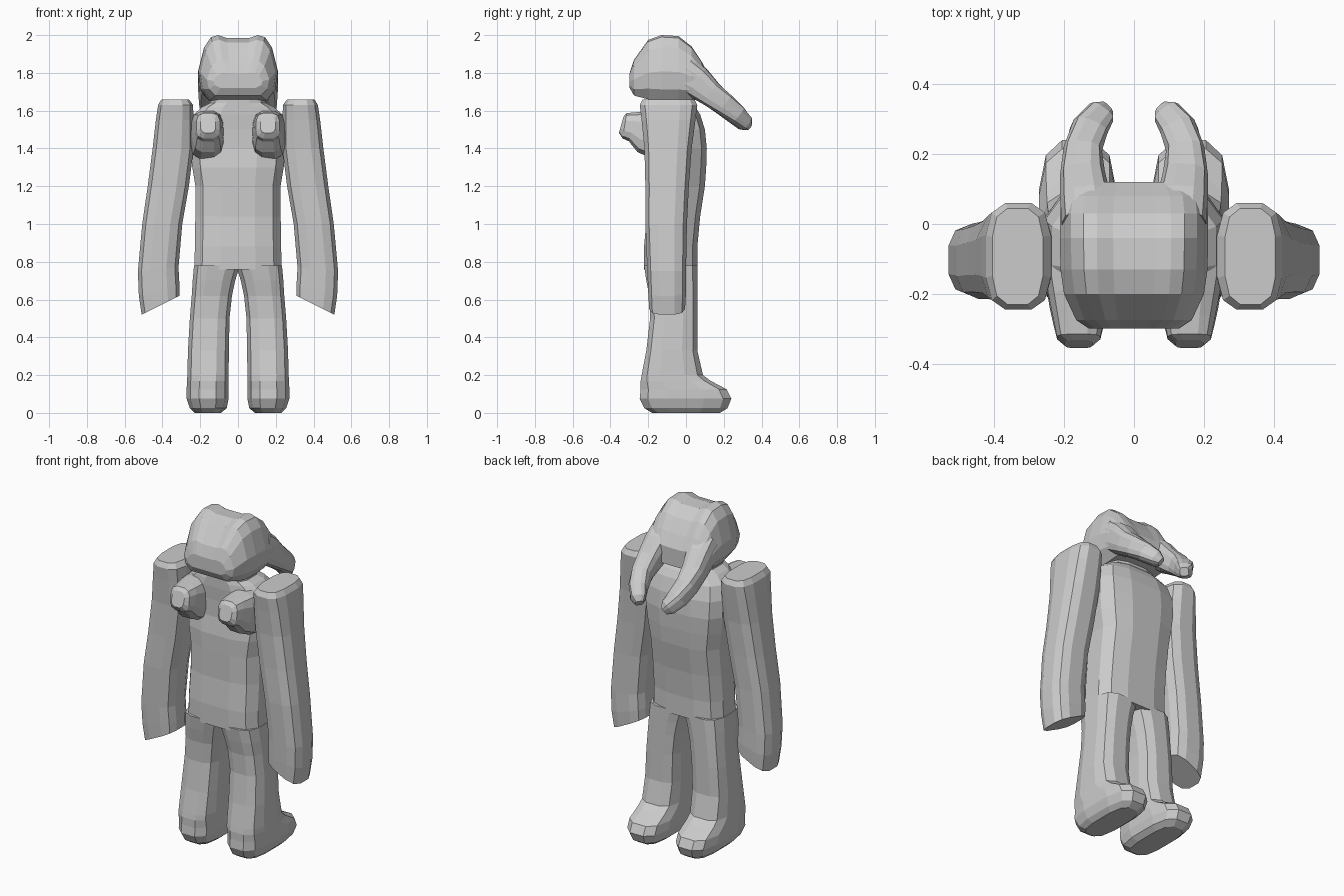
import bpy, bmesh
from mathutils import Vector

grey = bpy.data.materials.new("plain grey")
grey.diffuse_color = (0.6, 0.6, 0.6, 1)

# Rounded-square outline shared by body, limbs and tubes
Q = [(1, .4), (.82, .82), (.4, 1)]
SECTION = (Q + [(-x, y) for x, y in reversed(Q)] + [(-x, -y) for x, y in Q]
           + [(x, -y) for x, y in reversed(Q)])


def loft(name, rings, mirror=False):
    """Skin a list of equal-length rings, cap the ends, optionally mirror in x."""
    bm = bmesh.new()
    loops = [[bm.verts.new(p) for p in ring] for ring in rings]
    n = len(loops[0])
    for a, b in zip(loops, loops[1:]):
        for i in range(n):
            j = (i + 1) % n
            bm.faces.new((a[i], a[j], b[j], b[i]))
    bm.faces.new(loops[0][::-1])
    bm.faces.new(loops[-1])
    if mirror:
        copy = bmesh.ops.duplicate(bm, geom=bm.verts[:] + bm.edges[:] + bm.faces[:])
        for v in copy["geom"]:
            if isinstance(v, bmesh.types.BMVert):
                v.co.x *= -1
    bmesh.ops.recalc_face_normals(bm, faces=bm.faces[:])
    mesh = bpy.data.meshes.new(name)
    bm.to_mesh(mesh)
    bm.free()
    mesh.materials.append(grey)
    ob = bpy.data.objects.new(name, mesh)
    bpy.context.collection.objects.link(ob)
    return ob


def level(z, x0, x1, y0, y1, slope=0):
    """Horizontal ring filling the given x and y range, tilted by slope."""
    return [((x0 + x1) / 2 + u * (x1 - x0) / 2, (y0 + y1) / 2 + v * (y1 - y0) / 2,
             z + slope * u) for u, v in SECTION]


def tube(path):
    """Rings across a path of (position, half width, half height)."""
    pts = [Vector(p) for p, _, _ in path]
    rings = []
    for i, (_, w, h) in enumerate(path):
        t = (pts[min(i + 1, len(pts) - 1)] - pts[max(i - 1, 0)]).normalized()
        side = t.cross(Vector((0, 0, 1))).normalized()
        up = side.cross(t)
        rings.append([pts[i] + side * u * w + up * v * h for u, v in SECTION])
    return rings


# Torso and neck: z, half width, back and front depth
loft("torso", [level(z, -w, w, a, b) for z, w, a, b in [
    (.76, .232, -.222, .06), (.88, .228, -.222, .06), (1.04, .226, -.208, .075),
    (1.2, .225, -.21, .10), (1.3, .242, -.21, .107), (1.4, .255, -.195, .11),
    (1.5, .255, -.195, .10), (1.58, .235, -.20, .075), (1.62, .19, -.20, .05),
    (1.64, .15, -.20, .03), (1.69, .14, -.20, .03)]])

# Legs running into the feet
loft("legs", [level(*r) for r in [
    (0, .09, .23, -.18, .18), (.025, .06, .255, -.22, .22), (.075, .05, .272, -.245, .24),
    (.125, .05, .272, -.24, .215), (.17, .05, .27, -.24, .13), (.2, .05, .268, -.235, .09),
    (.33, .048, .265, -.21, .06), (.5, .045, .255, -.19, .06), (.62, .032, .245, -.195, .06),
    (.7, .015, .24, -.21, .06), (.78, -.01, .233, -.222, .06)]], True)

# Arms with slanted ends
loft("arms", [level(*r) for r in [
    (.57, .31, .51, -.195, -.005, -.05), (.65, .31, .525, -.2, 0, -.03),
    (.76, .315, .53, -.205, 0, -.01), (1.0, .295, .507, -.215, .005),
    (1.2, .26, .478, -.215, .015), (1.4, .235, .452, -.22, .03),
    (1.55, .235, .435, -.235, .05), (1.63, .238, .423, -.245, .06),
    (1.66, .26, .405, -.23, .045)]], True)

# Chest bumps
loft("chest_bumps", tube([
    ((.165, -.14, 1.47), .09, .13), ((.16, -.22, 1.49), .082, .115),
    ((.158, -.28, 1.515), .072, .08), ((.158, -.325, 1.52), .062, .068),
    ((.158, -.343, 1.525), .04, .045)]), True)

# Head outline as (width fraction, height fraction), grooved along the top
HALF = [(.28, .955), (.5, 1), (.68, .97), (.85, .82), (1, .45), (.94, .18), (.72, 0), (.3, 0)]
OUTLINE = HALF + [(-x, h) for x, h in reversed(HALF)]
loft("head", [[(x * w, y, lo + h * (hi - lo)) for x, h in OUTLINE] for y, w, lo, hi in [
    (-.298, .13, 1.72, 1.80), (-.275, .165, 1.68, 1.87), (-.2, .2, 1.66, 1.975),
    (-.13, .21, 1.65, 2.0), (-.04, .212, 1.65, 1.995), (.03, .212, 1.655, 1.94),
    (.08, .205, 1.66, 1.865), (.12, .17, 1.68, 1.79)]])

# Curved tentacles hanging from the head
loft("tentacles", tube([
    ((.13, -.01, 1.79), .075, .10), ((.137, .06, 1.75), .072, .085),
    ((.146, .13, 1.69), .064, .068), ((.148, .2, 1.635), .055, .06),
    ((.13, .265, 1.58), .052, .052), ((.1, .31, 1.535), .042, .042),
    ((.082, .327, 1.515), .024, .024)]), True)
